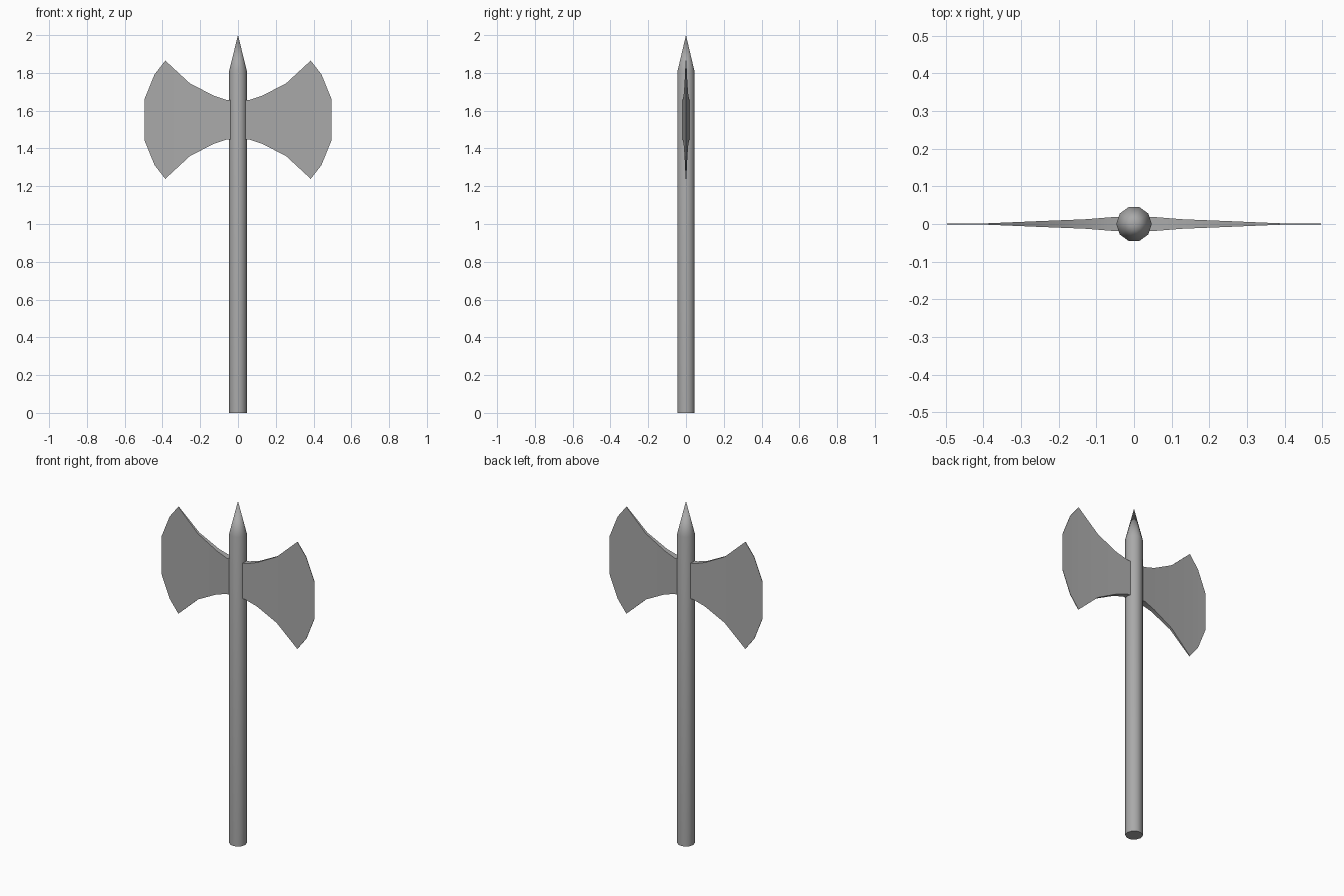
import bpy
import bmesh
from math import cos, sin, tau, radians

cube = bpy.data.objects.get("Cube")
if cube:
    bpy.data.objects.remove(cube)

# One plain metal colour for everything
STEEL = (0.4, 0.4, 0.4, 1)
steel = bpy.data.materials.new("grey_steel")
steel.use_nodes = True
steel.diffuse_color = STEEL
steel.node_tree.nodes["Principled BSDF"].inputs["Base Color"].default_value = STEEL


def finish(bm, name):
    """Turn a bmesh into a shaded, coloured object."""
    bmesh.ops.recalc_face_normals(bm, faces=bm.faces)
    mesh = bpy.data.meshes.new(name)
    bm.to_mesh(mesh)
    bm.free()
    mesh.materials.append(steel)
    obj = bpy.data.objects.new(name, mesh)
    bpy.context.collection.objects.link(obj)
    bpy.ops.object.select_all(action="DESELECT")
    obj.select_set(True)
    bpy.context.view_layer.objects.active = obj
    bpy.ops.object.shade_smooth_by_angle(angle=radians(40))
    return obj


def bridge(bm, rings):
    """Skin matching closed rings of vertices."""
    for a, b in zip(rings, rings[1:]):
        for i in range(len(a)):
            j = (i + 1) % len(a)
            bm.faces.new((a[i], a[j], b[j], b[i]))


# Ten-sided shaft ending in a pointed spike
SIDES, RADIUS, SHOULDER, TIP = 10, 0.047, 1.81, 2.0
bm = bmesh.new()
rings = [[bm.verts.new((RADIUS * cos(tau * i / SIDES), RADIUS * sin(tau * i / SIDES), z))
          for i in range(SIDES)] for z in (0, SHOULDER)]
bridge(bm, rings)
bm.faces.new(rings[0])
point = bm.verts.new((0, 0, TIP))
for i in range(SIDES):
    bm.faces.new((rings[1][i], rings[1][(i + 1) % SIDES], point))
finish(bm, "shaft_with_spike")

# Blade sections outward from the shaft: distance, half height, half thickness
SECTIONS = [(0.02, 0.103, 0.019), (0.06, 0.105, 0.018), (0.13, 0.128, 0.0125),
            (0.255, 0.193, 0.0075), (0.385, 0.313, 0.002),
            (0.442, 0.24, 0.0015), (0.496, 0.107, 0.001)]
BLADE_Z = 1.552

for side, name in ((1, "left_blade"), (-1, "right_blade")):
    bm = bmesh.new()
    rings = [[bm.verts.new((side * x, sy * t, BLADE_Z + sz * h))
              for sy, sz in ((-1, -1), (1, -1), (1, 1), (-1, 1))]
             for x, h, t in SECTIONS]
    bridge(bm, rings)
    bm.faces.new(rings[0])
    bm.faces.new(rings[-1])
    finish(bm, name)
